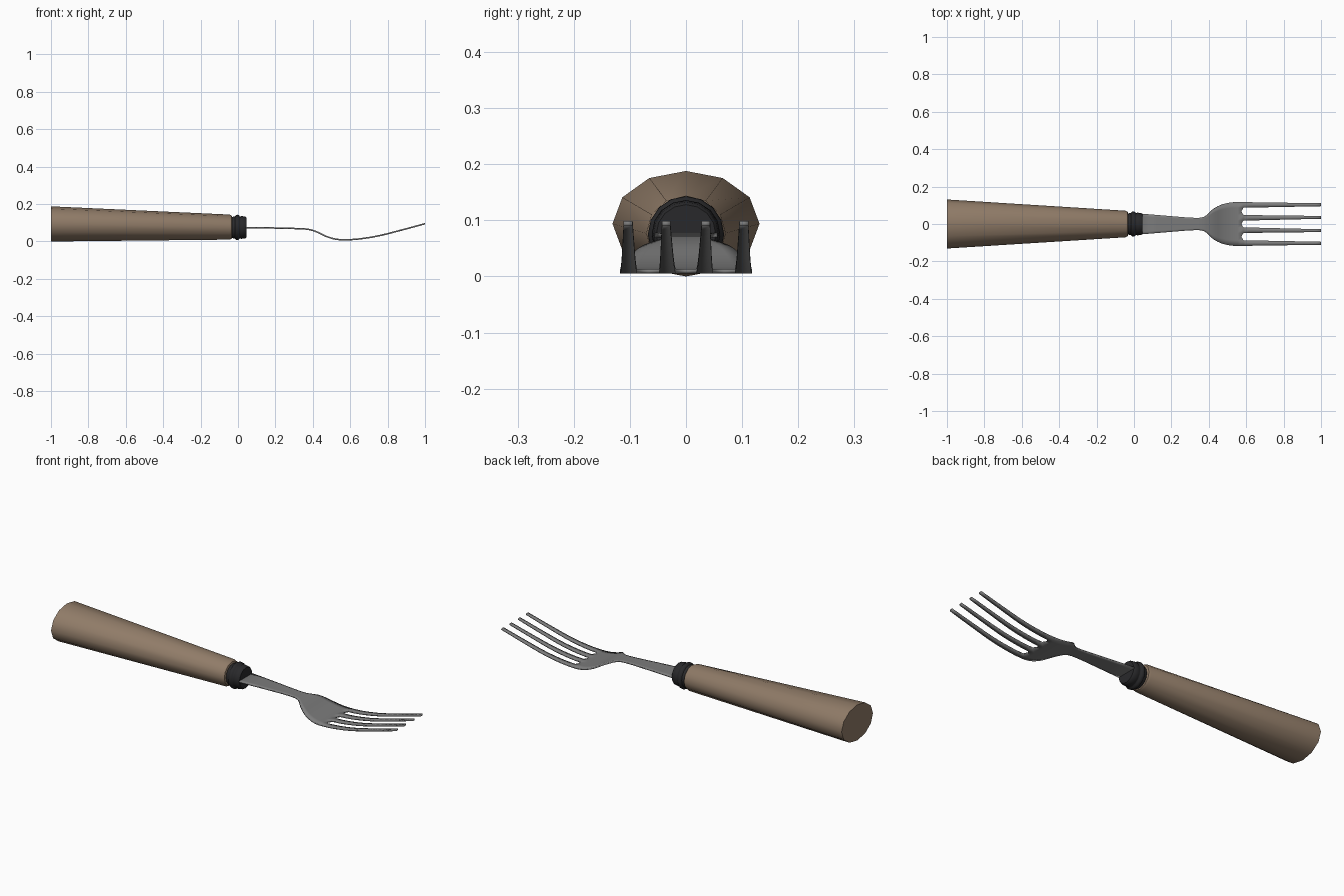
import bpy, bmesh, math

if "Cube" in bpy.data.objects:
    bpy.data.objects.remove(bpy.data.objects["Cube"])


def material(name, rgb):
    m = bpy.data.materials.new(name)
    m.diffuse_color = (*rgb, 1)
    m.use_nodes = True
    m.node_tree.nodes["Principled BSDF"].inputs["Base Color"].default_value = m.diffuse_color
    return m


wood = material("brown wood", (0.28, 0.2, 0.138))
black = material("black collar", (0.022, 0.022, 0.024))
steel = material("grey steel", (0.2, 0.2, 0.2))


def finish(bm, name, mat):
    bmesh.ops.recalc_face_normals(bm, faces=bm.faces)
    me = bpy.data.meshes.new(name)
    bm.to_mesh(me)
    bm.free()
    me.materials.append(mat)
    ob = bpy.data.objects.new(name, me)
    bpy.context.collection.objects.link(ob)
    bpy.ops.object.select_all(action='DESELECT')
    ob.select_set(True)
    bpy.context.view_layer.objects.active = ob
    bpy.ops.object.shade_smooth_by_angle(angle=math.radians(40))
    return ob


def loft(name, mat, rows, sides):
    """Elliptical rings along x: (x, centre z, y radius, z radius)."""
    bm = bmesh.new()
    rings = []
    for x, cz, ry, rz in rows:
        rings.append([bm.verts.new((x, ry * math.cos(2 * math.pi * i / sides),
                                    cz + rz * math.sin(2 * math.pi * i / sides)))
                      for i in range(sides)])
    for a, b in zip(rings, rings[1:]):
        for i in range(sides):
            j = (i + 1) % sides
            bm.faces.new((a[i], a[j], b[j], b[i]))
    bm.faces.new(rings[0])
    bm.faces.new(rings[-1])
    return finish(bm, name, mat)


def curve(points, x):
    """Smooth interpolation through (x, value) points."""
    n = len(points)

    def slope(i):
        a, b = points[max(i - 1, 0)], points[min(i + 1, n - 1)]
        return (b[1] - a[1]) / (b[0] - a[0])
    for i in range(n - 1):
        (x0, v0), (x1, v1) = points[i], points[i + 1]
        if x <= x1 or i == n - 2:
            h = x1 - x0
            t = (x - x0) / h
            return ((2 * t**3 - 3 * t**2 + 1) * v0 + (t**3 - 2 * t**2 + t) * h * slope(i)
                    + (3 * t**2 - 2 * t**3) * v1 + (t**3 - t**2) * h * slope(i + 1))


# Handle: twelve-sided tapering oval
loft("handle", wood, [(-1, 0.094, 0.131, 0.094), (-0.045, 0.077, 0.071, 0.067),
                      (-0.034, 0.077, 0.066, 0.062), (-0.03, 0.077, 0.05, 0.05)], 12)

# Collar: turned rings
profile = [(-0.034, 0.053), (-0.026, 0.058), (-0.016, 0.059), (-0.012, 0.065), (-0.004, 0.068),
           (0.005, 0.065), (0.009, 0.06), (0.014, 0.059), (0.018, 0.061), (0.04, 0.058),
           (0.046, 0.053)]
loft("collar", black, [(x, 0.075, r, r) for x, r in profile], 16)

# Fork head: sheet with side outline, height curve and four tines
height = [(0.03, 0.075), (0.2, 0.072), (0.34, 0.068), (0.38, 0.064), (0.42, 0.052), (0.47, 0.028),
          (0.52, 0.013), (0.57, 0.009), (0.65, 0.014), (0.75, 0.03), (0.87, 0.06), (1.0, 0.095)]
width = [(0.03, 0.056), (0.2, 0.042), (0.3, 0.034), (0.36, 0.034), (0.385, 0.044), (0.42, 0.077),
         (0.46, 0.1), (0.5, 0.112), (0.54, 0.117), (0.585, 0.117)]
base = [-0.117, -0.087, -0.0675, -0.048, -0.018, 0, 0.018, 0.048, 0.0675, 0.087, 0.117]
tips = {0: -0.111, 1: -0.095, 3: -0.043, 4: -0.028, 6: 0.028, 7: 0.043, 9: 0.095, 10: 0.111}
slot_mids = (2, 5, 8)
root = 0.585

bm = bmesh.new()
xs = [0.03, 0.12, 0.2, 0.26, 0.3, 0.34, 0.36] + [0.36 + 0.015 * i for i in range(1, 14)] + [root]
rows = []
for x in xs:
    w = curve(width, x) / 0.117
    row = []
    for k, y in enumerate(base):
        px = x - 0.011 if x == root and k in slot_mids else x   # rounded slot ends
        row.append(bm.verts.new((px, y * w, curve(height, px))))
    rows.append(row)
for a, b in zip(rows, rows[1:]):
    for k in range(10):
        bm.faces.new((a[k], a[k + 1], b[k + 1], b[k]))
for k in (0, 3, 6, 9):
    prev = (rows[-1][k], rows[-1][k + 1])
    for i in range(1, 15):
        t = i / 14
        x = root + (1 - root) * t
        now = tuple(bm.verts.new((x, base[c] + (tips[c] - base[c]) * t, curve(height, x)))
                    for c in (k, k + 1))
        bm.faces.new((prev[0], prev[1], now[1], now[0]))
        prev = now
head = finish(bm, "fork_head", steel)
sol = head.modifiers.new("thickness", 'SOLIDIFY')
sol.thickness = 0.008
sol.offset = 0
